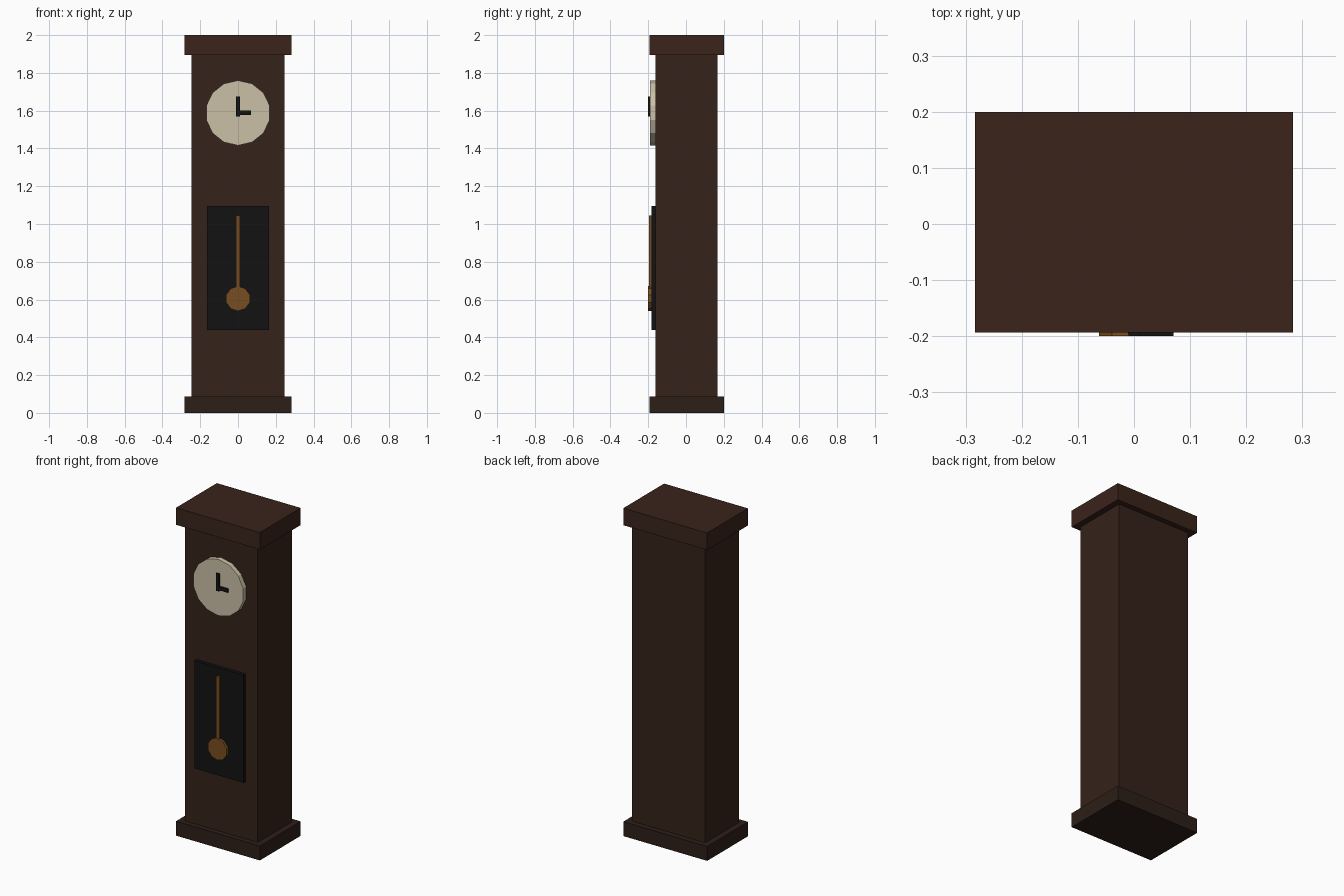
import bpy, math

if "Cube" in bpy.data.objects:
    bpy.data.objects.remove(bpy.data.objects["Cube"])


def material(name, rgb):
    m = bpy.data.materials.new(name)
    m.diffuse_color = (*rgb, 1)
    m.use_nodes = True
    m.node_tree.nodes["Principled BSDF"].inputs["Base Color"].default_value = m.diffuse_color
    return m


wood = material("dark_wood", (0.036, 0.016, 0.010))
crown_wood = material("crown_wood", (0.042, 0.017, 0.011))
base_wood = material("base_wood", (0.026, 0.013, 0.009))
ivory = material("ivory", (0.60, 0.53, 0.39))
black = material("black", (0.006, 0.006, 0.006))
brass = material("brass", (0.19, 0.075, 0.015))


def box(name, x, y, z, mat):
    """Box from (min, max) ranges on each axis."""
    bpy.ops.mesh.primitive_cube_add(size=1, location=[sum(r) / 2 for r in (x, y, z)])
    o = bpy.context.object
    o.name = name
    o.scale = [r[1] - r[0] for r in (x, y, z)]
    bpy.ops.object.transform_apply(location=False, rotation=False, scale=True)
    o.data.materials.append(mat)
    return o


def disc(name, sides, radius, y, z, mat):
    """Front-facing faceted disc with a vertex at the top."""
    bpy.ops.mesh.primitive_cylinder_add(
        vertices=sides, radius=radius, depth=y[1] - y[0],
        location=(0, sum(y) / 2, z), rotation=(math.pi / 2, 0, 0))
    o = bpy.context.object
    o.name = name
    o.data.materials.append(mat)
    # the first vertex lies on local +y, which this rotation sends to +z
    return o


# Case
box("base", (-0.283, 0.283), (-0.193, 0.2), (0, 0.088), base_wood)
box("case", (-0.246, 0.246), (-0.161, 0.167), (0.088, 1.896), wood)
box("crown", (-0.283, 0.283), (-0.193, 0.2), (1.896, 2), crown_wood)

# Dial and hands
disc("dial", 14, 0.172, (-0.190, -0.157), 1.588, ivory)
box("minute_hand", (-0.010, 0.010), (-0.2, -0.188), (1.57, 1.676), black)
box("hour_hand", (-0.010, 0.070), (-0.2, -0.188), (1.578, 1.600), black)

# Pendulum window, rod and bob
box("pendulum_window", (-0.165, 0.165), (-0.183, -0.157), (0.438, 1.095), black)
box("pendulum_rod", (-0.011, 0.011), (-0.196, -0.181), (0.61, 1.045), brass)
disc("pendulum_bob", 10, 0.066, (-0.2, -0.181), 0.605, brass)
